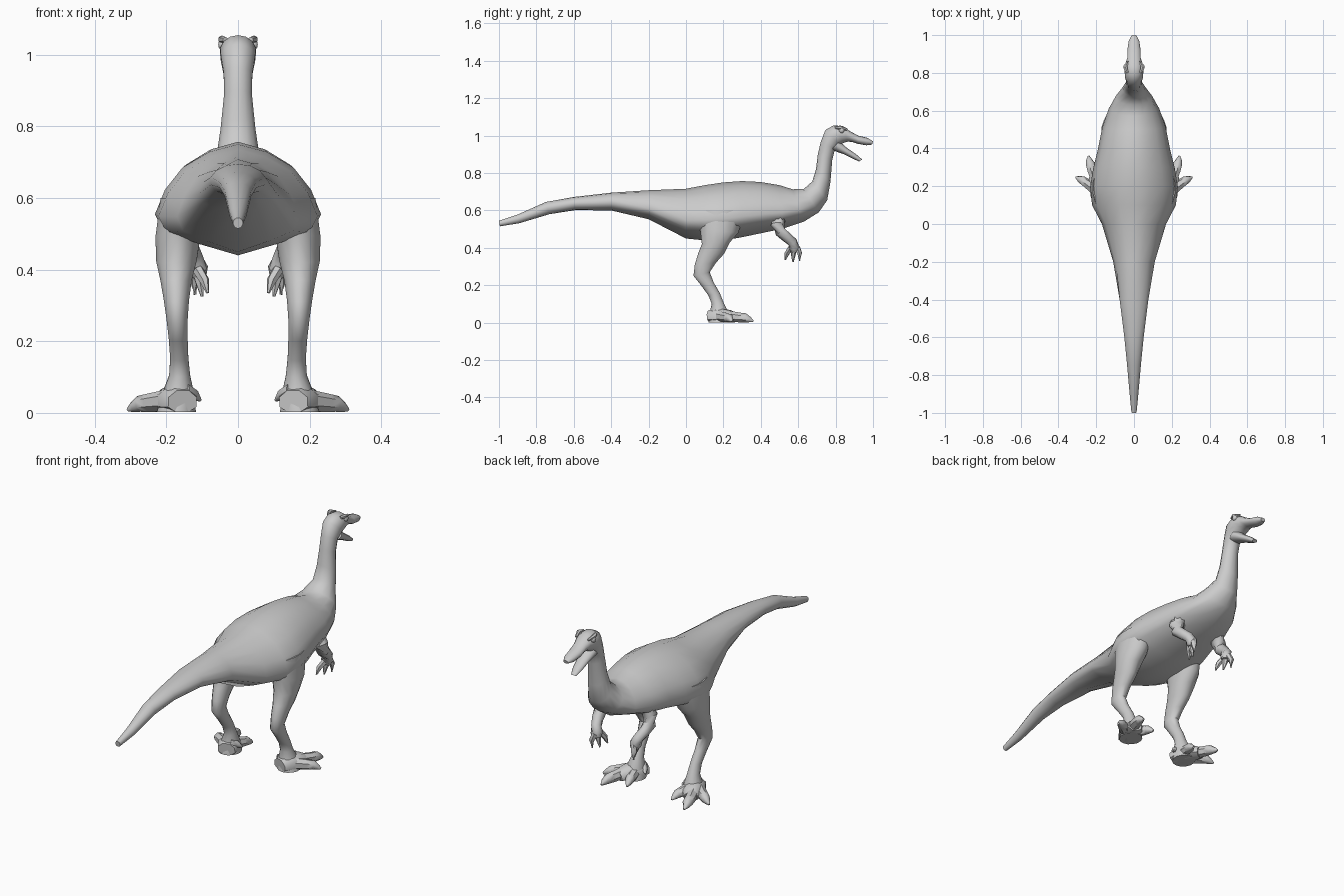
import bpy, bmesh, math
from mathutils import Vector

grey = bpy.data.materials.new("light_grey")
grey.diffuse_color = (0.6, 0.6, 0.6, 1)

# Half cross-sections: (width fraction, position from first edge to second edge)
TORSO = [(0, 0), (.35, .07), (.67, .21), (.88, .41), (1, .63), (.9, .78), (.5, .89), (0, 1)]
ROUND = [(math.sin(math.pi * i / 7), (1 - math.cos(math.pi * i / 7)) / 2) for i in range(8)]


def finish(name, bm, mirror=False, angle=50):
    bmesh.ops.recalc_face_normals(bm, faces=bm.faces)
    mesh = bpy.data.meshes.new(name)
    bm.to_mesh(mesh)
    bm.free()
    mesh.materials.append(grey)
    ob = bpy.data.objects.new(name, mesh)
    bpy.context.collection.objects.link(ob)
    bpy.ops.object.select_all(action='DESELECT')
    ob.select_set(True)
    bpy.context.view_layer.objects.active = ob
    bpy.ops.object.shade_smooth_by_angle(angle=math.radians(angle))
    if mirror:
        ob.modifiers.new("mirror", 'MIRROR')
    return ob


def skin(bm, rings):
    n = len(rings[0])
    for a, b in zip(rings, rings[1:]):
        for i in range(n):
            j = (i + 1) % n
            bm.faces.new((a[i], a[j], b[j], b[i]))
    bm.faces.new(rings[0])
    bm.faces.new(rings[-1])


def loft(name, rows, section_for, mirror=False):
    """Rows: y, z of one edge, y, z of the opposite edge, centre x, half width."""
    bm = bmesh.new()
    rings = []
    for k, (y1, z1, y2, z2, cx, hw) in enumerate(rows):
        half = section_for(k)
        pts = half + [(-f, t) for f, t in half[-2:0:-1]]
        rings.append([bm.verts.new((cx + f * hw, y1 + (y2 - y1) * t, z1 + (z2 - z1) * t))
                      for f, t in pts])
    skin(bm, rings)
    return finish(name, bm, mirror)


def tube(name, pts, sides=8, flat=1.0):
    """Mirrored tapering limb through (x, y, z, radius) points, kept above the ground."""
    bm = bmesh.new()
    rings = []
    for k, (x, y, z, r) in enumerate(pts):
        a, b = pts[max(k - 1, 0)], pts[min(k + 1, len(pts) - 1)]
        d = (Vector(b[:3]) - Vector(a[:3])).normalized()
        side = d.cross(Vector((0, 0, 1))).normalized()
        up = side.cross(d)
        ring = []
        for i in range(sides):
            t = 2 * math.pi * (i + .5) / sides
            p = Vector((x, y, z)) + side * r * math.cos(t) + up * r * flat * math.sin(t)
            p.z = max(p.z, 0.002)
            ring.append(bm.verts.new(p))
        rings.append(ring)
    skin(bm, rings)
    return finish(name, bm, True)


# Tail, torso, neck and upper head as one continuous skin
body = [
    (-1.0, .545, -.995, .515, .014), (-.9, .578, -.89, .532, .024),
    (-.75, .645, -.73, .58, .038), (-.6, .672, -.59, .602, .053),
    (-.4, .695, -.4, .6, .078), (-.2, .708, -.2, .553, .11),
    (0, .716, 0, .45, .17), (.1, .735, .1, .44, .222),
    (.2, .75, .2, .44, .232), (.3, .757, .3, .457, .215),
    (.4, .752, .4, .478, .19), (.5, .735, .52, .503, .168),
    (.57, .713, .63, .54, .135), (.63, .715, .71, .59, .098),
    (.675, .755, .755, .655, .062), (.695, .82, .772, .75, .05),
    (.705, .9, .782, .87, .04), (.72, .965, .797, .93, .041),
    (.745, 1.03, .822, .95, .049), (.79, 1.055, .845, .962, .051),
    (.84, 1.05, .865, .968, .044), (.875, 1.025, .887, .966, .036),
    (.92, 1.0, .92, .956, .036), (.97, .988, .965, .948, .029),
    (1.0, .97, .995, .952, .014)]
loft("body", [r[:4] + (0, r[4]) for r in body],
     lambda k: TORSO if 5 <= k <= 12 else ROUND)

# Open lower jaw
loft("lower_jaw", [(.82, .97, .775, .925, 0, .042), (.86, .935, .845, .9, 0, .032),
                   (.91, .9, .895, .875, 0, .025), (.943, .872, .925, .862, 0, .014)],
     lambda k: ROUND)

# Thigh, shin and ankle
loft("leg", [(.06, .6, .32, .6, .15, .068), (.075, .5, .28, .48, .168, .064),
             (.085, .42, .235, .43, .172, .058), (.065, .37, .205, .37, .173, .045),
             (.047, .31, .16, .32, .172, .036), (.04, .25, .127, .27, .17, .03),
             (.08, .2, .148, .215, .167, .027), (.12, .145, .18, .16, .164, .026),
             (.138, .1, .2, .11, .163, .03), (.125, .05, .225, .06, .167, .045),
             (.12, .002, .24, .002, .172, .056)], lambda k: ROUND, True)

# Foot and toes, each ending in a claw
tube("foot", [(.155, .125, .03, .045), (.17, .17, .035, .058),
              (.195, .23, .03, .05), (.21, .26, .025, .035)], flat=.8)
toes = {"middle_toe": [(.19, .2, .04, .03), (.222, .285, .028, .027), (.232, .318, .026, .025),
                       (.238, .34, .016, .016), (.24, .36, .008, .005)],
        "outer_toe": [(.19, .17, .035, .032), (.25, .215, .028, .026), (.275, .232, .025, .023),
                      (.292, .24, .016, .015), (.308, .248, .008, .005)],
        "inner_toe": [(.165, .18, .04, .03), (.145, .245, .03, .025), (.138, .27, .026, .022),
                      (.133, .29, .016, .014), (.13, .305, .008, .005)],
        "dewclaw": [(.15, .15, .06, .025), (.122, .17, .05, .016), (.105, .185, .035, .004)]}
for name, pts in toes.items():
    tube(name, pts, 7)

# Arm and fingers
tube("arm", [(.115, .5, .57, .04), (.135, .49, .525, .038), (.142, .505, .485, .032),
             (.135, .54, .455, .028), (.122, .57, .43, .026), (.112, .58, .4, .03),
             (.108, .58, .38, .022)])
for i, (x, y, z) in enumerate([(.085, .53, .335), (.1, .572, .325), (.12, .607, .33)]):
    tube("finger_%d" % (i + 1), [(.112, .56 + i * .018, .4, .016),
                                 (.108 + (i - 1) * .014, .54 + i * .034, .37, .014),
                                 (x, y, z, .004)], 6)

# Eye bumps under the brow
bm = bmesh.new()
bmesh.ops.create_uvsphere(bm, u_segments=10, v_segments=6, radius=.015)
for v in bm.verts:
    v.co = Vector((v.co.x * .8 + .044, v.co.y + .832, v.co.z + 1.028))
finish("eye", bm, True)
tube("brow", [(.035, .8, 1.042, .008), (.045, .825, 1.043, .011), (.035, .862, 1.033, .006)], 6)
